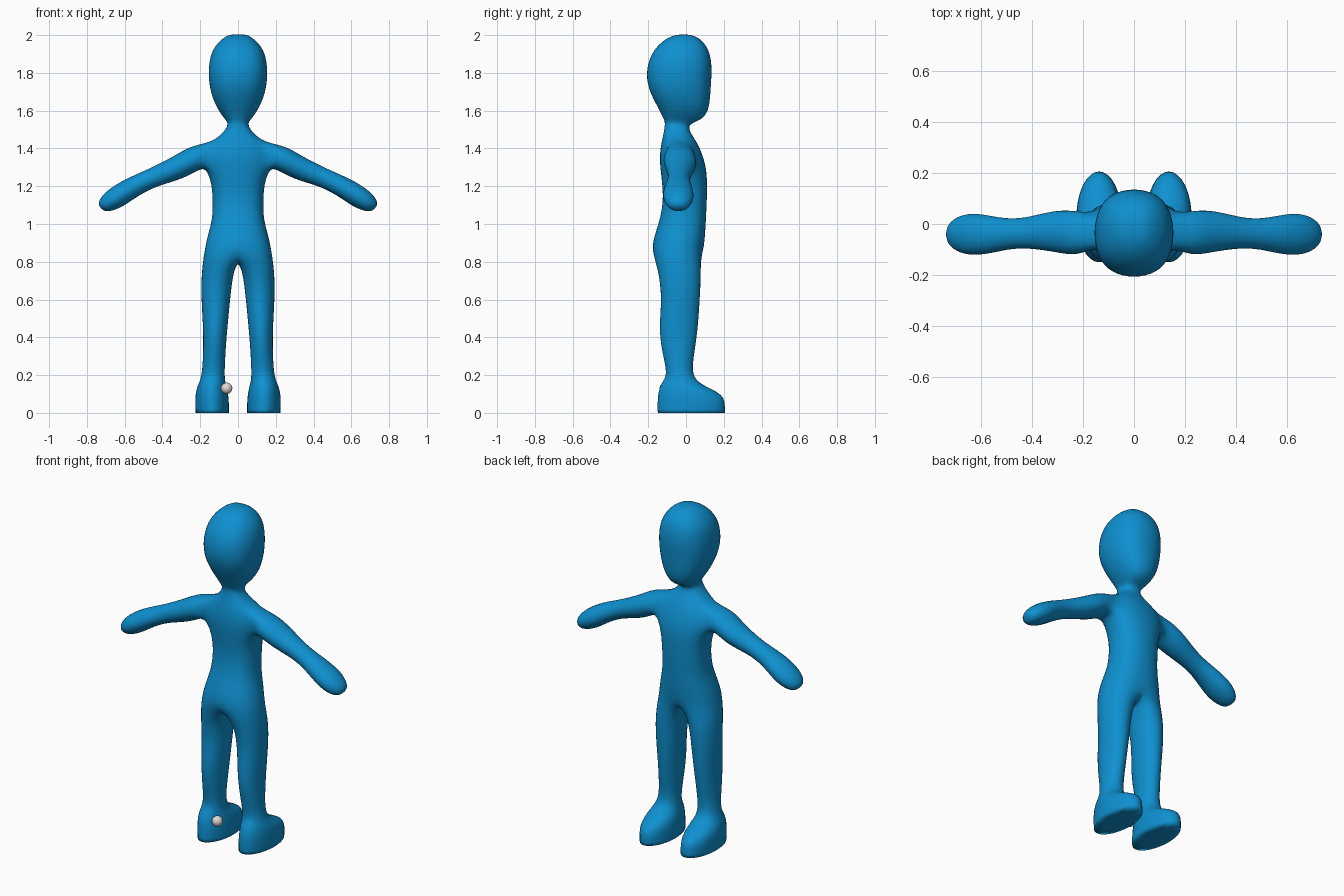
import bpy, bmesh, math
from mathutils import Vector

if "Cube" in bpy.data.objects:
    bpy.data.objects.remove(bpy.data.objects["Cube"])


def material(name, rgb):
    m = bpy.data.materials.new(name)
    m.diffuse_color = (*rgb, 1)
    m.use_nodes = True
    m.node_tree.nodes["Principled BSDF"].inputs["Base Color"].default_value = m.diffuse_color
    return m


blue = material("blue skin", (0.0044, 0.28, 0.63))
white = material("off white", (0.75, 0.68, 0.65))

bm = bmesh.new()


def power(v, e):
    return math.copysign(abs(v) ** e, v)


def bridge(a, b, closed=True, skip=()):
    n = len(a)
    for i in range(n if closed else n - 1):
        if i not in skip:
            j = (i + 1) % n
            bm.faces.new((a[i], a[j], b[j], b[i]))


# Half sections of trunk, neck and head: height, half width, back y, front y
TRUNK = [
    (0.84, 0.180, -0.185, 0.090), (0.93, 0.163, -0.170, 0.100),
    (1.02, 0.135, -0.138, 0.105), (1.12, 0.133, -0.120, 0.110),
    (1.21, 0.138, -0.125, 0.112), (1.29, 0.165, -0.135, 0.108),
    (1.36, 0.175, -0.140, 0.090), (1.43, 0.145, -0.130, 0.060),
    (1.48, 0.078, -0.118, 0.025), (1.53, 0.048, -0.110, 0.005),
    (1.553, 0.068, -0.115, 0.095), (1.62, 0.117, -0.150, 0.125),
    (1.72, 0.152, -0.203, 0.130), (1.82, 0.157, -0.211, 0.138),
    (1.91, 0.143, -0.180, 0.127), (1.97, 0.100, -0.125, 0.090),
    (2.005, 0.045, -0.060, 0.035),
]
rows = []
for z, w, y0, y1 in TRUNK:
    row = []
    for k in range(-3, 4):
        a = math.radians(30 * k)
        x = 0 if abs(k) == 3 else 1.04 * w * power(math.cos(a), 0.85)
        y = (y0 + y1) / 2 + 1.04 * (y1 - y0) / 2 * power(math.sin(a), 0.85)
        row.append(bm.verts.new((x, y, z)))
    rows.append(row)
for i in range(len(rows) - 1):
    # leave the shoulder opening free
    bridge(rows[i], rows[i + 1], False, (2, 3) if i in (5, 6) else ())
bm.faces.new(rows[-1])

# Arm and mitten hand: x, z, half height, centre y, half depth, droop angle
ARM = [
    (0.225, 1.355, 0.066, -0.038, 0.090, 24), (0.31, 1.300, 0.066, -0.026, 0.084, 24),
    (0.45, 1.247, 0.050, -0.037, 0.052, 22), (0.55, 1.200, 0.055, -0.042, 0.072, 28),
    (0.63, 1.150, 0.061, -0.040, 0.086, 36), (0.69, 1.110, 0.052, -0.040, 0.072, 40),
    (0.728, 1.082, 0.026, -0.040, 0.036, 42),
]
c, b, a = rows[5], rows[6], rows[7]
ring = [a[3], a[4], b[4], c[4], c[3], c[2], b[2], a[2]]
for x, z, rn, cy, ry, droop in ARM:
    d = math.radians(droop)
    up = Vector((math.sin(d), 0, math.cos(d)))
    new = []
    for j in range(8):
        t = math.radians(45 * j)
        p = Vector((x, cy + 1.09 * ry * math.sin(t), z)) + up * (1.09 * rn * math.cos(t))
        new.append(bm.verts.new(p))
    bridge(ring, new)
    ring = new
bm.faces.new(ring)
bm.verts.remove(b[3])

# Leg and foot: height, inner x, outer x, back y, front y, forward slope
LEG = [
    (0.73, 0.026, 0.196, -0.145, 0.082, 0), (0.60, 0.040, 0.196, -0.130, 0.075, 0),
    (0.46, 0.054, 0.186, -0.145, 0.066, 0), (0.34, 0.064, 0.185, -0.133, 0.050, 0),
    (0.22, 0.070, 0.190, -0.102, 0.030, 0), (0.165, 0.068, 0.203, -0.115, 0.060, -0.1),
    (0.13, 0.055, 0.222, -0.143, 0.170, -0.1), (0.075, 0.046, 0.230, -0.156, 0.212, 0),
    (0.0, 0.046, 0.226, -0.154, 0.210, 0),
]
crotch = bm.verts.new((0, -0.045, 0.80))
ring = rows[0] + [crotch]
for z, x0, x1, y0, y1, slope in LEG:
    new = []
    for j in range(8):
        t = math.radians(225 + 45 * j)
        y = (y0 + y1) / 2 + 1.08 * (y1 - y0) / 2 * math.sin(t)
        x = (x0 + x1) / 2 + 1.08 * (x1 - x0) / 2 * math.cos(t)
        new.append(bm.verts.new((x, y, z + slope * y)))
    bridge(ring, new)
    ring = new
sole = bm.faces.new(ring)

# Crisp sole edge
crease = bm.edges.layers.float.new("crease_edge")
for e in sole.edges:
    e[crease] = 1.0

bmesh.ops.recalc_face_normals(bm, faces=bm.faces[:])
mesh = bpy.data.meshes.new("body")
bm.to_mesh(mesh)
bm.free()
body = bpy.data.objects.new("body", mesh)
bpy.context.collection.objects.link(body)
mesh.materials.append(blue)
for p in mesh.polygons:
    p.use_smooth = True
mirror = body.modifiers.new("mirror", 'MIRROR')
mirror.use_clip = True
sub = body.modifiers.new("subdivision", 'SUBSURF')
sub.levels = sub.render_levels = 2

# Small ball beside the heel
bpy.ops.mesh.primitive_uv_sphere_add(segments=24, ring_count=12, radius=0.03,
                                     location=(-0.06, -0.11, 0.13))
ball = bpy.context.object
ball.name = "small_ball"
ball.data.materials.append(white)
bpy.ops.object.shade_smooth()
